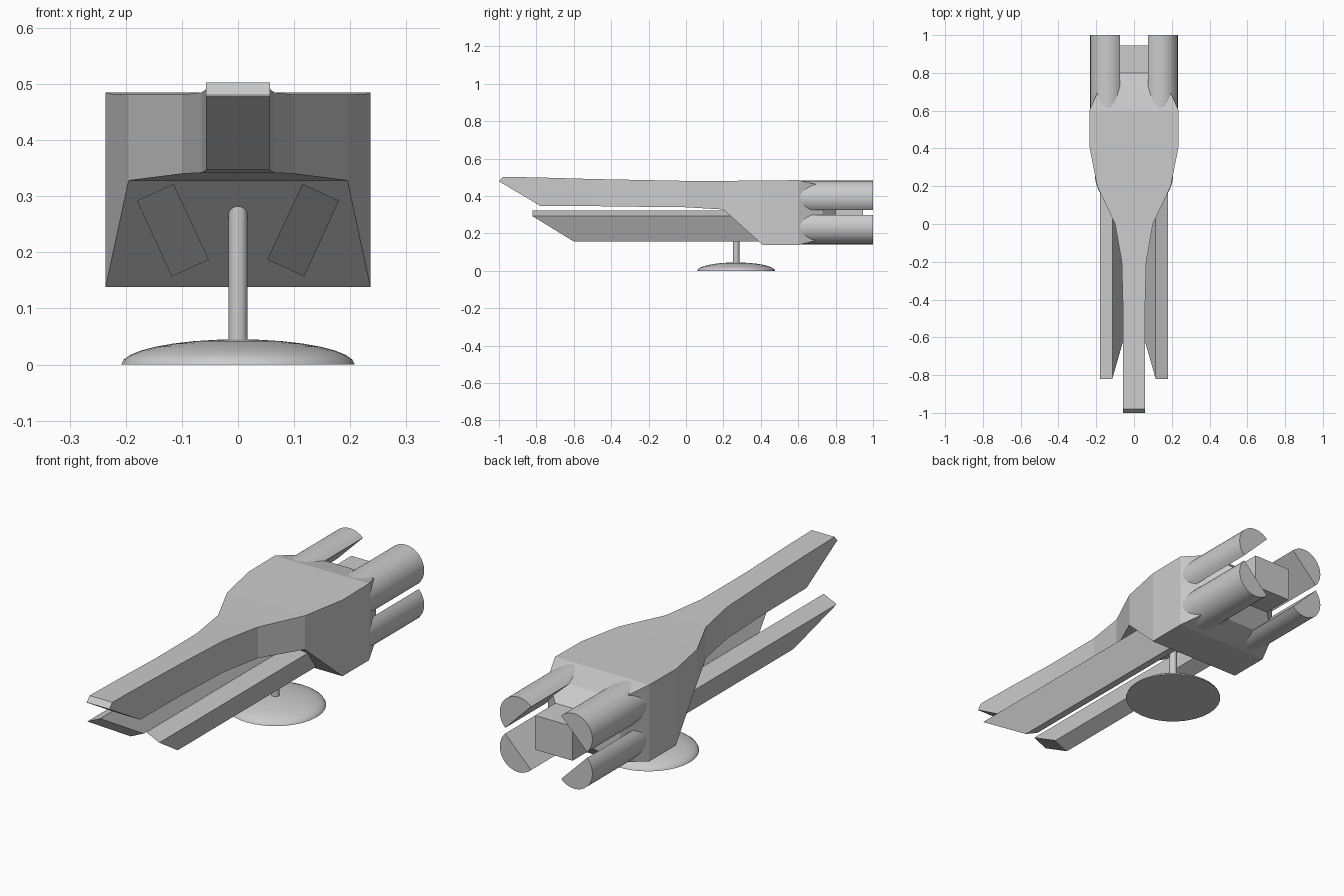
import bpy, bmesh, math

if "Cube" in bpy.data.objects:
    bpy.data.objects.remove(bpy.data.objects["Cube"])

grey = bpy.data.materials.new("plain grey")
grey.diffuse_color = (0.6, 0.6, 0.6, 1)
grey.use_nodes = True
grey.node_tree.nodes["Principled BSDF"].inputs["Base Color"].default_value = grey.diffuse_color


def finish(name, bm, smooth=False):
    bmesh.ops.recalc_face_normals(bm, faces=bm.faces)
    me = bpy.data.meshes.new(name)
    bm.to_mesh(me)
    bm.free()
    ob = bpy.data.objects.new(name, me)
    bpy.context.collection.objects.link(ob)
    me.materials.append(grey)
    if smooth:
        bpy.context.view_layer.objects.active = ob
        ob.select_set(True)
        bpy.ops.object.shade_smooth_by_angle(angle=math.radians(35))
        ob.select_set(False)
    return ob


def loft(name, rings, smooth=False):
    """Skin a list of equal-length point rings and cap both ends."""
    bm = bmesh.new()
    vs = [[bm.verts.new(p) for p in ring] for ring in rings]
    n = len(vs[0])
    for a, b in zip(vs, vs[1:]):
        for i in range(n):
            j = (i + 1) % n
            bm.faces.new((a[i], a[j], b[j], b[i]))
    bm.faces.new(vs[0])
    bm.faces.new(vs[-1])
    return finish(name, bm, smooth)


def rect(y, w, z0, z1):
    return [(-w, y, z0), (w, y, z0), (w, y, z1), (-w, y, z1)]


# Hull: stations of y, half width, bottom, top, from the nose to the tapered tail
stations = [
    (-1.0, .057, .478, .480), (-.98, .057, .467, .503), (-.78, .057, .348, .499),
    (-.5, .057, .346, .491), (-.2, .065, .342, .485), (0, .1, .340, .481),
    (.2, .195, .328, .481), (.41, .236, .138, .483), (.6, .236, .138, .485),
    (.73, .18, .17, .455), (.8, .094, .235, .39)]
loft("hull", [rect(*s) for s in stations])

# Tail block between the engines
loft("tail_block", [rect(.78, .094, .235, .39), rect(.945, .094, .235, .39)])

# Half-round engines, flat sides facing the centre line
R, STEPS = .092, 16
for sx, side in ((-1, "left"), (1, "right")):
    for sz, level in ((-1, "lower"), (1, "upper")):
        cz = .39 if sz > 0 else .234
        rings = []
        for y in (.58, 1.0):
            ring = []
            for i in range(STEPS + 1):
                a = -math.pi / 4 + math.pi * i / STEPS
                ring.append((sx * (.14 + R * math.cos(a)), y, cz + sz * R * math.sin(a)))
            rings.append(ring)
        loft(f"{level}_{side}_engine", rings, True)

    # Slanted lower prong: tilted box section with a raked front
    section = [(.18, .292, -.82), (.115, .322, -.82), (.052, .187, -.6), (.118, .157, -.6)]
    loft(f"{side}_prong", [[(sx * x, y, z) for x, z, y in section],
                           [(sx * x, .45, z) for x, z, y in section]])


# Display stand: round post and domed foot
def disc(r, z, n=32):
    return [(r * math.cos(2 * math.pi * i / n), .268 + r * math.sin(2 * math.pi * i / n), z)
            for i in range(n)]


loft("stand_post", [disc(.017, .02), disc(.017, .3)], True)
dome = [math.pi / 2 * k / 8 for k in range(8)]
loft("stand_foot", [disc(.208 * math.cos(t), .045 * math.sin(t)) for t in dome]
     + [disc(.01, .045)], True)
